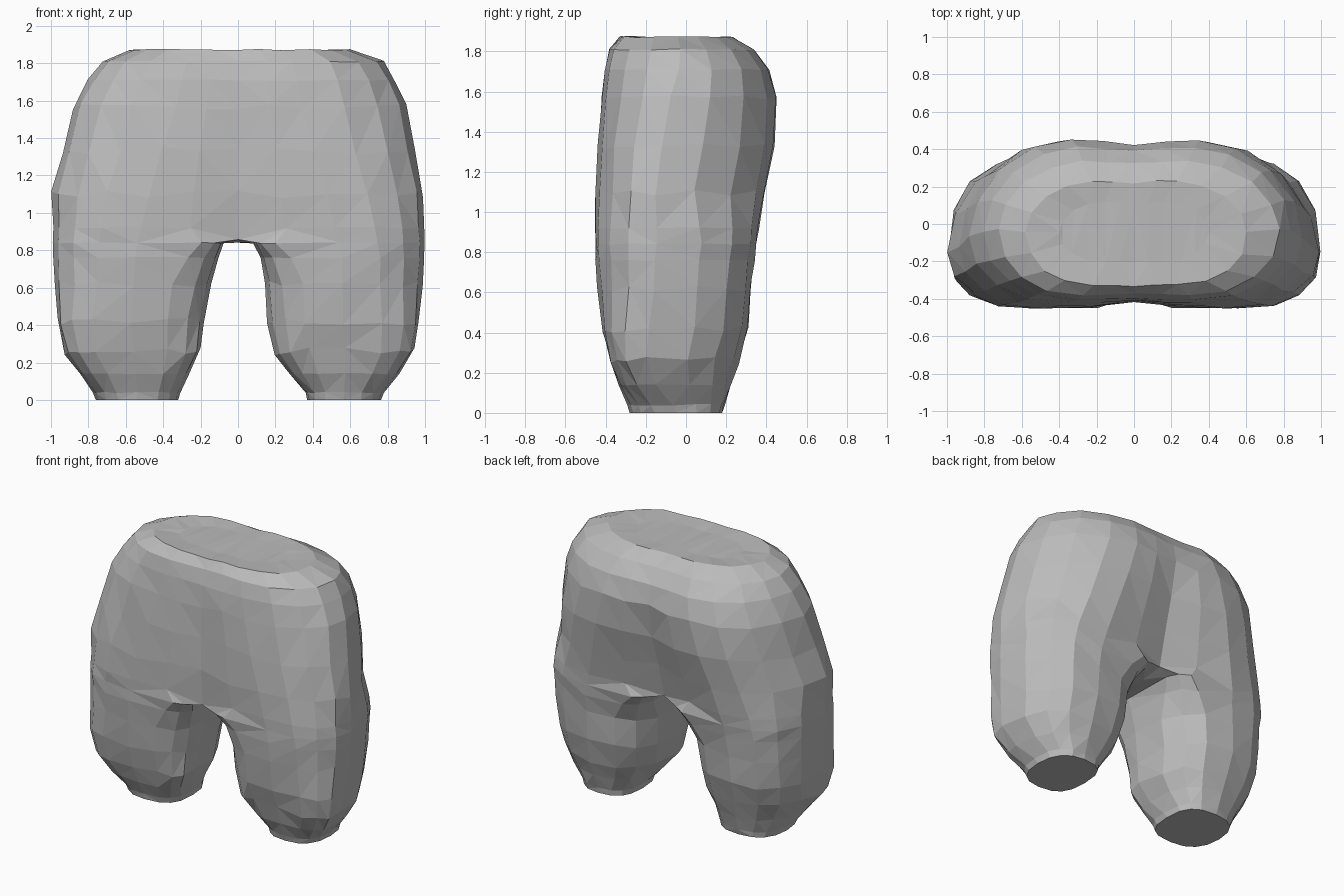
import bpy, bmesh, math, random
from mathutils import Vector

if "Cube" in bpy.data.objects:
    bpy.data.objects.remove(bpy.data.objects["Cube"])

random.seed(7)
SEG = 16                      # points in a closed leg ring
INNER = (11, 12, 13)          # ring points that exist only below the crotch

# Leg rings: z, outer x right, outer x left, inner x right, inner x left, front y, back y, mid y
LEGS = [
    (0.00, 0.765, 0.76, 0.37, 0.32, -0.28, 0.18, -0.05),
    (0.04, 0.78, 0.775, 0.36, 0.31, -0.29, 0.19, -0.07),
    (0.14, 0.86, 0.84, 0.28, 0.26, -0.335, 0.22, -0.15),
    (0.26, 0.945, 0.93, 0.20, 0.20, -0.38, 0.265, -0.20),
    (0.42, 0.965, 0.965, 0.16, 0.18, -0.415, 0.31, -0.18),
    (0.62, 0.985, 0.98, 0.14, 0.14, -0.44, 0.325, -0.16),
    (0.76, 0.995, 0.985, 0.12, 0.11, -0.45, 0.34, -0.15),
    (0.84, 1.00, 0.988, 0.08, 0.08, -0.453, 0.35, -0.15),
]
# Body rings: z, outer x right, outer x left, centre front y, centre back y, front y, back y, mid y
BODY = [
    (0.92, 1.00, 0.99, -0.40, 0.255, -0.455, 0.36, -0.15),
    (1.10, 0.99, 1.00, -0.415, 0.31, -0.45, 0.39, -0.15),
    (1.33, 0.95, 0.94, -0.415, 0.38, -0.44, 0.44, -0.12),
    (1.57, 0.90, 0.88, -0.41, 0.42, -0.42, 0.45, -0.07),
    (1.71, 0.84, 0.80, -0.40, 0.39, -0.405, 0.41, -0.04),
    (1.81, 0.775, 0.725, -0.375, 0.33, -0.38, 0.335, -0.03),
    (1.873, 0.60, 0.58, -0.33, 0.22, -0.325, 0.23, -0.04),
    (1.865, 0.40, 0.40, -0.20, 0.10, -0.20, 0.12, -0.04),
]


def ring_point(j, cx, rx, yf, yb, ym, powers):
    # Squared-off oval with its own roundness at front, back and inside
    a = math.radians(-90 + 360 / SEG * j)
    c, s = math.cos(a), math.sin(a)
    front, back, inside = powers
    p = inside if j > 8 else back if s > 0 else front
    u = math.copysign(abs(c) ** (2 / p), c)
    v = math.copysign(abs(s) ** (2 / p), s)
    return cx + rx * u, ym + v * (yb - ym if v > 0 else ym - yf)


def leg_ring(bm, row, side):
    z, xr, xl, ir, il, yf, yb, ym = row
    xo, xi = (xr, ir) if side > 0 else (xl, il)
    front = 3.0 if 0.1 < z < 0.5 else 2.45
    inside = 6.5 if z > 0.8 else 4.2 if z > 0.7 else 2.8
    ring = {}
    for j in range(SEG):
        x, y = ring_point(j, (xo + xi) / 2, (xo - xi) / 2, yf, yb, ym, (front, 2.4, inside))
        ring[j] = bm.verts.new((side * x, y, z))
    return ring


def body_ring(bm, row, side, crotch=False):
    z, xr, xl, cf, cb, yf, yb, ym = row
    xo = xr if side > 0 else xl
    cx = xo * max(0.38, min(0.52, 0.52 - 0.22 * (z - 0.91)))
    front, back = (2.4, 2.3) if crotch else (2.2, 1.9)
    ring = {}
    for j in range(SEG):
        if j in INNER and not crotch:
            continue
        h = z
        if j <= 8:
            x, y = ring_point(j, cx, xo - cx, yf, yb, ym, (front, back, 2))
        elif j in (9, 15):
            x, y = cx * 0.5, (yb * 0.7 + cb * 0.3 if j == 9 else yf * 0.7 + cf * 0.3)
        else:
            x, y = 0, cb + (cf - cb) * (j - 10) / 4
            if crotch:
                h = {10: 0.87, 14: 0.86}.get(j, 0.845)
        ring[j] = bm.verts.new((side * x, y, h))
    return ring


def bridge(bm, low, high):
    for j in range(SEG):
        k = (j + 1) % SEG
        if all(i in r for r in (low, high) for i in (j, k)):
            bm.faces.new((low[j], low[k], high[k], high[j]))


bm = bmesh.new()
for side in (1, -1):
    # Leg, crotch and half of the body
    rings = [leg_ring(bm, r, side) for r in LEGS]
    rings += [body_ring(bm, r, side, i == 0) for i, r in enumerate(BODY)]
    for low, high in zip(rings, rings[1:]):
        bridge(bm, low, high)
    # Flat foot opening
    bm.faces.new([rings[0][j] for j in range(SEG)])
    # Top cap
    order = [14, 15] + list(range(11))
    edge = [rings[-1][j] for j in order]
    n = len(edge)
    for i in range(n // 2):
        quad = [edge[i], edge[i + 1], edge[n - 2 - i], edge[n - 1 - i]]
        bm.faces.new(list(dict.fromkeys(quad)))

# Join the halves, then make the facets slightly irregular
bmesh.ops.remove_doubles(bm, verts=bm.verts, dist=0.0005)
for v in bm.verts:
    if v.co.z > 0.001:
        up = 0.02 if (0.2 < v.co.z < 0.7 or 1.0 < v.co.z < 1.6) else 0.004
        v.co += Vector((random.uniform(-0.005, 0.005), random.uniform(-0.005, 0.005),
                        random.uniform(-up, up)))
        v.co.x = max(-1, min(1, v.co.x))
bmesh.ops.recalc_face_normals(bm, faces=bm.faces)
bmesh.ops.triangulate(bm, faces=[f for f in bm.faces if len(f.verts) == 4], quad_method='SHORT_EDGE')

mesh = bpy.data.meshes.new("trousers")
bm.to_mesh(mesh)
bm.free()
trousers = bpy.data.objects.new("trousers", mesh)
bpy.context.collection.objects.link(trousers)

grey = bpy.data.materials.new("plain grey")
grey.diffuse_color = (0.5, 0.5, 0.5, 1)
grey.use_nodes = True
grey.node_tree.nodes["Principled BSDF"].inputs["Base Color"].default_value = grey.diffuse_color
mesh.materials.append(grey)
